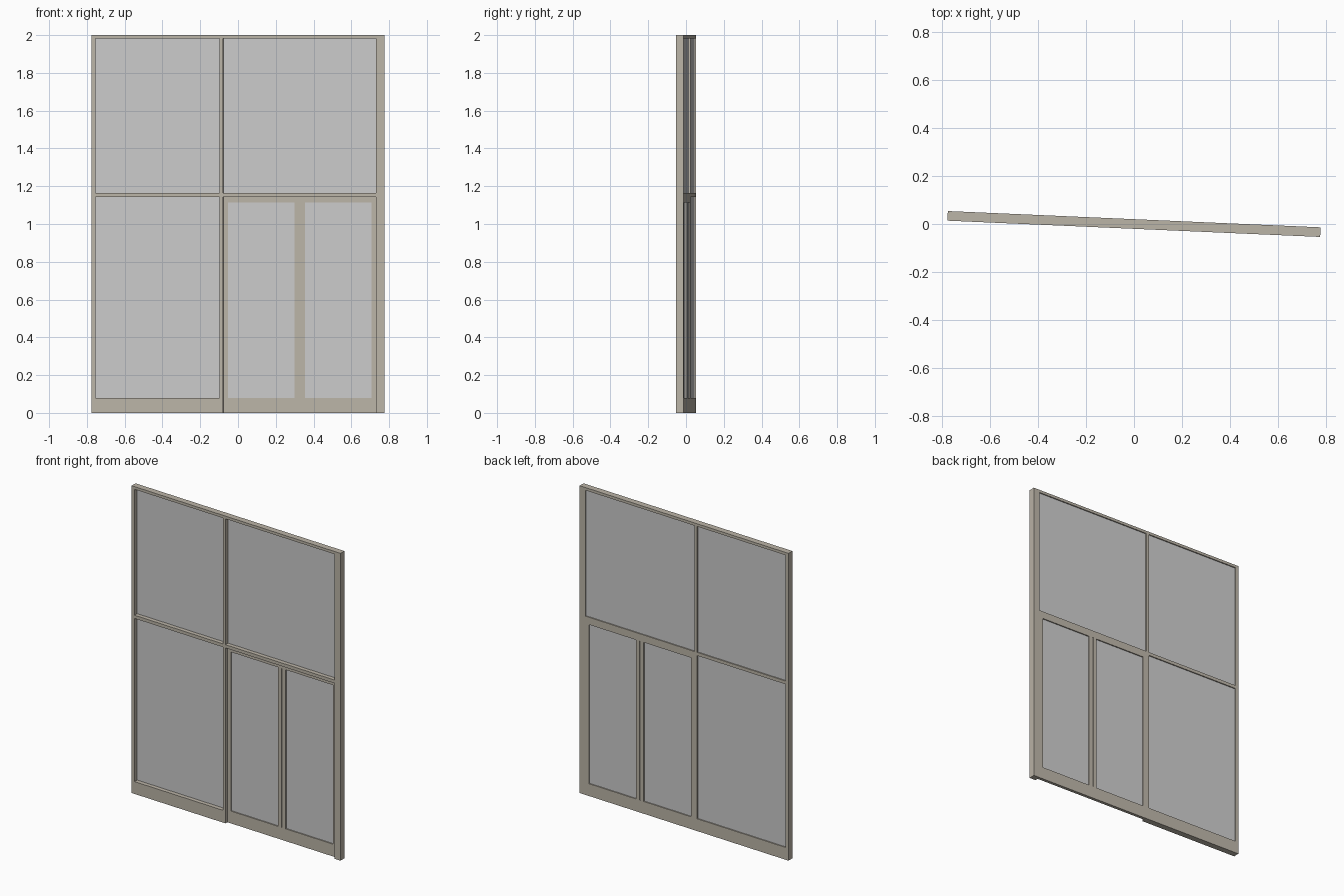
import bpy
import math

if "Cube" in bpy.data.objects:
    bpy.data.objects.remove(bpy.data.objects["Cube"])

ANGLE = math.radians(-2.5)
FRONT, BACK = -0.02, 0.02      # frame depth
DOOR = 0.0                     # front face of the recessed door
LEFT, RIGHT = -0.776, 0.776

beige = bpy.data.materials.new("beige_frame")
beige.diffuse_color = (0.50, 0.46, 0.39, 1)
beige.use_nodes = True
beige.node_tree.nodes["Principled BSDF"].inputs["Base Color"].default_value = beige.diffuse_color


def box(name, x0, x1, y0, y1, z0, z1, mat=beige):
    """Box between two corners, turned with the whole screen about z."""
    cx, cy = (x0 + x1) / 2, (y0 + y1) / 2
    c, s = math.cos(ANGLE), math.sin(ANGLE)
    bpy.ops.mesh.primitive_cube_add(
        size=1, location=(cx * c - cy * s, cx * s + cy * c, (z0 + z1) / 2),
        rotation=(0, 0, ANGLE))
    ob = bpy.context.object
    ob.name = name
    ob.scale = (x1 - x0, y1 - y0, z1 - z0)
    if mat:
        ob.data.materials.append(mat)
    return ob


# Key grid lines of the frame
jl, ml, mr, jr = -0.755, -0.098, -0.078, 0.732
rail0, rail1, head = 1.142, 1.163, 1.982
sill = 0.08

# Outer frame, mullion and transoms
box("left_jamb", LEFT, jl, FRONT, BACK, 0, 2)
box("right_jamb", jr, RIGHT, FRONT, BACK, 0, 2)
box("head_rail", jl, jr, FRONT, BACK, head, 2)
box("mullion", ml, mr, FRONT, BACK, 0, head)
box("bottom_rail", jl, ml, FRONT, BACK, 0, sill)
for name, x0, x1 in (("left", jl, ml), ("right", mr, jr)):
    box(name + "_transom", x0, x1, FRONT, BACK, rail0, rail1)

# Fixed panes, set near the back of the frame
for name, x0, x1, z0, z1 in (("upper_left", jl, ml, rail1, head),
                             ("upper_right", mr, jr, rail1, head),
                             ("lower_left", jl, ml, sill, rail0)):
    box(name + "_glass", x0, x1, 0.007, 0.013, z0, z1, None)

# Recessed double door
top, mid, stile, gap = 1.115, (mr + jr) / 2, 0.025, 0.003
box("door_bottom_rail", mr, jr, DOOR, BACK, 0, sill)
box("door_top_rail", mr, jr, DOOR, BACK, top, rail0)
for name, x0, x1 in (("left", mr, mid - gap), ("right", mid + gap, jr)):
    box(name + "_door_outer_stile", x0, x0 + stile, DOOR, BACK, sill, top)
    box(name + "_door_inner_stile", x1 - stile, x1, DOOR, BACK, sill, top)
    box(name + "_door_glass", x0 + stile, x1 - stile, 0.007, 0.013, sill, top, None)
box("door_meeting_strip", mid - gap, mid + gap, 0.005, 0.015, sill, top)
